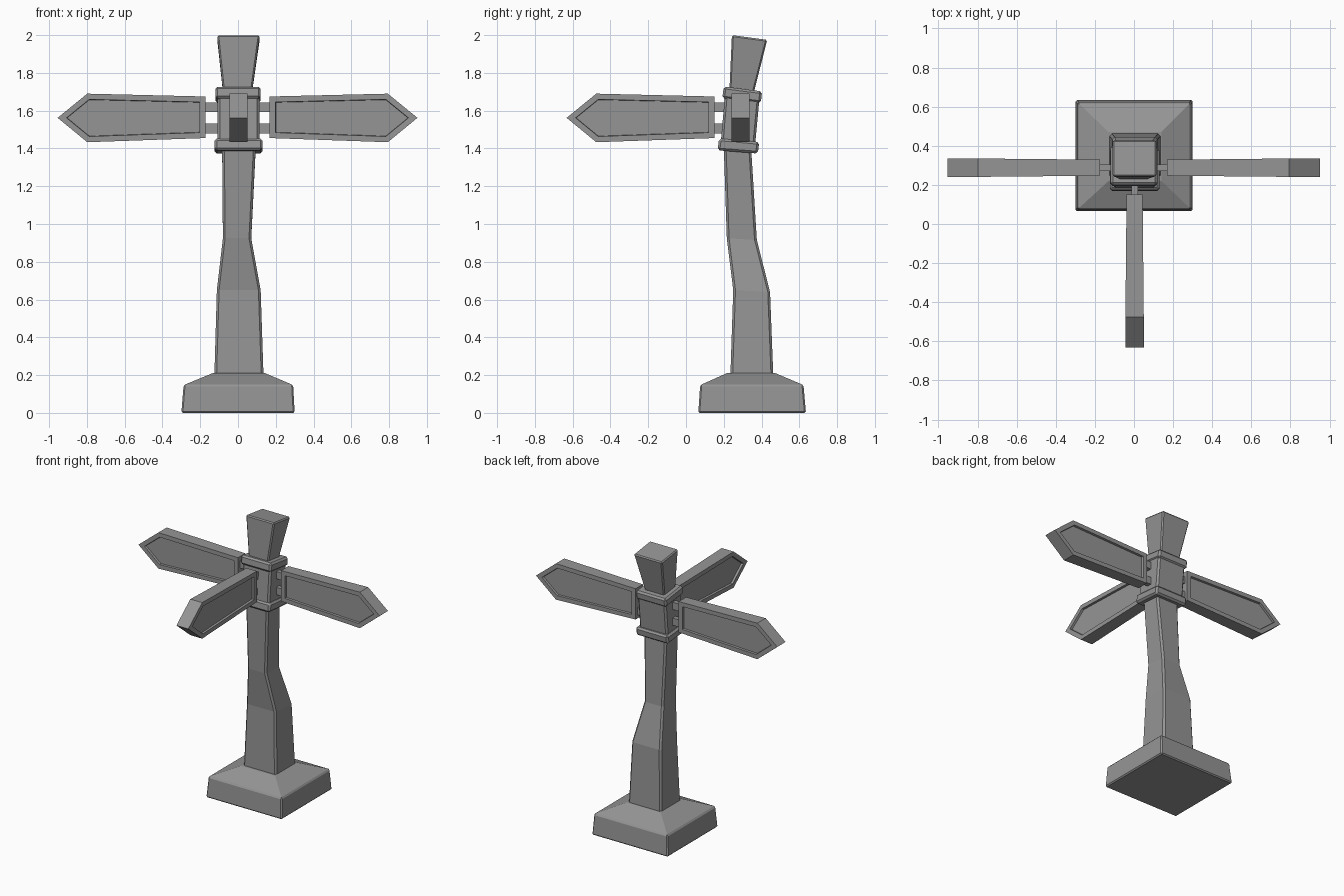
import bpy, bmesh, math
from mathutils import Matrix, Vector

cube = bpy.data.objects.get("Cube")
if cube:
    bpy.data.objects.remove(cube, do_unlink=True)

GREY = (0.3, 0.3, 0.3, 1)
mat = bpy.data.materials.new("weathered_grey")
mat.use_nodes = True
mat.diffuse_color = GREY
mat.node_tree.nodes["Principled BSDF"].inputs["Base Color"].default_value = GREY


def finish(name, bm, bevel=0):
    bmesh.ops.recalc_face_normals(bm, faces=bm.faces)
    mesh = bpy.data.meshes.new(name)
    bm.to_mesh(mesh)
    bm.free()
    mesh.materials.append(mat)
    obj = bpy.data.objects.new(name, mesh)
    bpy.context.collection.objects.link(obj)
    if bevel:
        mod = obj.modifiers.new("worn_edges", 'BEVEL')
        mod.width = bevel
        mod.segments = 1
        mod.limit_method = 'ANGLE'
        mod.angle_limit = math.radians(40)
    return obj


def loft(name, rings, bevel):
    """Stack rectangles (x0, x1, y0, y1, z_front, z_back) into a solid."""
    bm = bmesh.new()
    loops = [[bm.verts.new(p) for p in ((x0, y0, zf), (x1, y0, zf),
                                        (x1, y1, zb), (x0, y1, zb))]
             for x0, x1, y0, y1, zf, zb in rings]
    bm.faces.new(loops[0][::-1])
    bm.faces.new(loops[-1])
    for a, b in zip(loops, loops[1:]):
        for i in range(4):
            j = (i + 1) % 4
            bm.faces.new((a[i], a[j], b[j], b[i]))
    return finish(name, bm, bevel)


# Stone foot with sloped shoulders
loft("base", [(-.3, .3, .065, .635, 0, 0),
              (-.288, .292, .075, .622, .147, .147),
              (-.13, .14, .22, .47, .212, .212)], .008)

# Crooked post
loft("post", [(-.125, .135, .235, .462, .2, .2),
              (-.112, .12, .25, .445, .65, .64),
              (-.08, .07, .216, .375, .925, .915),
              (-.084, .094, .2, .345, 1.41, 1.4)], .012)

# Head block, its two collars and the flared cap, all leaning back
loft("head_block", [(-.108, .113, .183, .365, 1.42, 1.41),
                    (-.108, .113, .207, .39, 1.69, 1.675)], .012)
loft("lower_collar", [(-.124, .13, .167, .38, 1.39, 1.373),
                      (-.124, .13, .175, .388, 1.453, 1.434)], .012)
loft("upper_collar", [(-.12, .12, .192, .396, 1.665, 1.64),
                      (-.12, .12, .2, .403, 1.728, 1.702)], .012)
loft("cap", [(-.08, .075, .23, .36, 1.71, 1.7),
             (-.11, .115, .243, .43, 2.0, 1.975)], .008)

# Arrow outline: distance from the root, height, half thickness
ARROW = [(0, 1.455, .041), (.625, 1.433, .047), (.782, 1.562, .047),
         (.625, 1.69, .047), (0, 1.675, .041)]


def sign(name, root, angle, peg_length):
    place = Matrix.Translation(Vector(root)) @ Matrix.Rotation(angle, 4, 'Z')

    # Board with a sunken panel on both sides
    bm = bmesh.new()
    near, far = [[bm.verts.new((u, s * t, z)) for u, z, t in ARROW] for s in (-1, 1)]
    panels = [bm.faces.new(near), bm.faces.new(far[::-1])]
    for i in range(len(ARROW)):
        j = (i + 1) % len(ARROW)
        bm.faces.new((near[j], near[i], far[i], far[j]))
    bmesh.ops.recalc_face_normals(bm, faces=bm.faces)
    for panel in panels:
        bmesh.ops.inset_region(bm, faces=[panel], thickness=.03, use_even_offset=True)
        bmesh.ops.inset_region(bm, faces=[panel], thickness=.002, depth=-.015,
                               use_even_offset=True)
    bm.transform(place)
    finish(name + "_sign", bm)

    # Two pegs joining the board to the head
    bm = bmesh.new()
    for z in (1.505, 1.618):
        box = Matrix.Translation((-peg_length / 2 + .005, 0, z)) @ Matrix.Diagonal(
            (peg_length + .01, .034, .052, 1))
        bmesh.ops.create_cube(bm, size=1, matrix=place @ box)
    finish(name + "_pegs", bm)


sign("left", (.168, .288, 0), 0, .07)
sign("right", (-.173, .288, 0), math.pi, .08)
sign("front", (.003, .15, 0), -math.pi / 2, .06)
